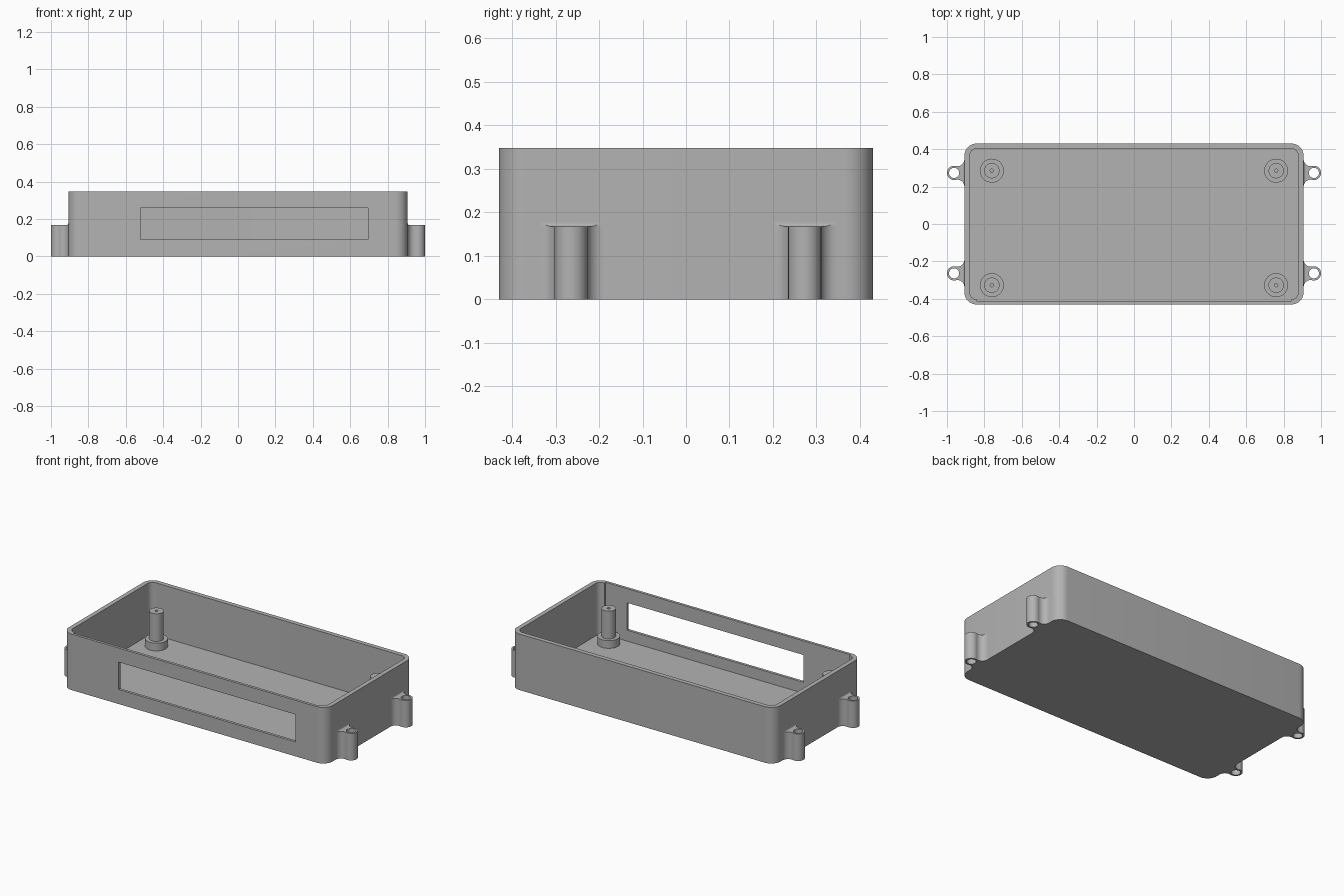
import bpy, bmesh
from math import sin, cos, pi, sqrt, atan2

default = bpy.data.objects.get("Cube")
if default:
    bpy.data.objects.remove(default, do_unlink=True)

grey = bpy.data.materials.new("plain grey")
grey.use_nodes = True
colour = (0.45, 0.45, 0.45, 1)
grey.diffuse_color = colour
grey.node_tree.nodes["Principled BSDF"].inputs["Base Color"].default_value = colour

HALF_X, HALF_Y, HEIGHT = 0.907, 0.43, 0.348
WALL, FLOOR, CORNER = 0.028, 0.022, 0.065
LUG_X, LUG_R, LUG_TOP, LUG_HALF = 0.962, 0.038, 0.168, 0.073


def finish(bm, name):
    bmesh.ops.recalc_face_normals(bm, faces=bm.faces)
    mesh = bpy.data.meshes.new(name)
    bm.to_mesh(mesh)
    bm.free()
    mesh.materials.append(grey)
    obj = bpy.data.objects.new(name, mesh)
    bpy.context.collection.objects.link(obj)
    return obj


def prism(name, outline, z0, z1):
    bm = bmesh.new()
    face = bm.faces.new([bm.verts.new((x, y, z0)) for x, y in outline])
    top = bmesh.ops.extrude_face_region(bm, geom=[face])["geom"]
    verts = [v for v in top if isinstance(v, bmesh.types.BMVert)]
    bmesh.ops.translate(bm, verts=verts, vec=(0, 0, z1 - z0))
    return finish(bm, name)


def arc(cx, cy, r, a0, a1, steps):
    angles = [a0 + (a1 - a0) * i / steps for i in range(steps + 1)]
    return [(cx + r * cos(a), cy + r * sin(a)) for a in angles]


def rounded_rect(hx, hy, r):
    points = []
    for i, (sx, sy) in enumerate([(1, 1), (-1, 1), (-1, -1), (1, -1)]):
        points += arc(sx * (hx - r), sy * (hy - r), r, i * pi / 2, (i + 1) * pi / 2, 10)
    return points


def cut(obj, cutter):
    cutter.hide_render = True
    mod = obj.modifiers.new("cut", "BOOLEAN")
    mod.operation, mod.solver, mod.object = "DIFFERENCE", "EXACT", cutter
    bpy.context.view_layer.update()
    result = obj.evaluated_get(bpy.context.evaluated_depsgraph_get())
    mesh = bpy.data.meshes.new_from_object(result)
    obj.modifiers.clear()
    obj.data = mesh
    bpy.data.objects.remove(cutter, do_unlink=True)


def smooth(obj):
    bpy.ops.object.select_all(action="DESELECT")
    obj.select_set(True)
    bpy.context.view_layer.objects.active = obj
    bpy.ops.object.shade_smooth_by_angle(angle=0.6)


# Open tray with a thinner stretch of front wall and a display opening
tray = prism("enclosure_tray", rounded_rect(HALF_X, HALF_Y, CORNER), 0, HEIGHT)
inner_x, inner_y, inner_r = HALF_X - WALL, HALF_Y - WALL, CORNER - WALL
cavity = rounded_rect(inner_x, inner_y, inner_r)
pocket_x, pocket_y = inner_x - inner_r, -inner_y - 0.011
# the recess sits between the last two corner arcs of the outline
cavity[33:33] = [(-pocket_x, pocket_y), (pocket_x, pocket_y)]
cut(tray, prism("cavity_cutter", cavity, FLOOR, HEIGHT + 0.1))
window = [(-0.52, -0.5), (0.695, -0.5), (0.695, -0.3), (-0.52, -0.3)]
cut(tray, prism("window_cutter", window, 0.09, 0.26))
smooth(tray)


# Stepped screw posts with blind pilot holes
def screw_post(name, x, y):
    profile = [(0.064, FLOOR - 0.01), (0.064, 0.07), (0.041, 0.07),
               (0.041, 0.242), (0.009, 0.242), (0.009, 0.14)]
    bm = bmesh.new()
    sides = 40
    rings = []
    for r, z in profile:
        rings.append([bm.verts.new((px, py, z))
                      for px, py in arc(x, y, r, 0, 2 * pi, sides)[:-1]])
    for low, high in zip(rings, rings[1:]):
        for i in range(sides):
            j = (i + 1) % sides
            bm.faces.new((low[i], low[j], high[j], high[i]))
    bm.faces.new(rings[0])
    bm.faces.new(rings[-1])
    smooth(finish(bm, name))


# Mounting lugs: round eyelet blended into the side wall by concave arcs
reach = LUG_X - HALF_X
BLEND = (reach ** 2 + LUG_HALF ** 2 - LUG_R ** 2) / (2 * (reach + LUG_R))
tilt = atan2(LUG_HALF, HALF_X + BLEND - LUG_X)


def mounting_lug(name, side, y):
    root = HALF_X - 0.012
    half = arc(HALF_X + BLEND, -LUG_HALF, BLEND, pi, pi - tilt, 10)
    nose = arc(LUG_X, 0, LUG_R, -tilt, tilt, 30)
    outline = [(root, -LUG_HALF)] + half + nose[1:-1]
    outline += [(px, -py) for px, py in reversed(half)] + [(root, LUG_HALF)]
    lug = prism(name, [(side * px, y + py) for px, py in outline], 0, LUG_TOP)
    hole = arc(side * LUG_X, y, 0.027, 0, 2 * pi, 32)[:-1]
    cut(lug, prism("lug_hole_cutter", hole, -0.1, LUG_TOP + 0.1))
    smooth(lug)

    # small concave fillet where the lug top meets the wall
    size, bm, rows = 0.011, bmesh.new(), []
    for i in range(7):
        a = i / 6 * pi / 2
        d, rise = size * (1 - cos(a)), size * (1 - sin(a))
        w = LUG_HALF - sqrt(BLEND ** 2 - (BLEND - d) ** 2)
        x = side * (HALF_X + d)
        rows.append([bm.verts.new((x, y + s * w, LUG_TOP + h))
                     for s, h in [(-1, 0), (1, 0), (1, rise), (-1, rise)]])
    for a, b in zip(rows, rows[1:]):
        for i in range(1, 4):
            j = (i + 1) % 4
            bm.faces.new((a[i], a[j], b[j], b[i]))
    smooth(finish(bm, name + "_fillet"))


for side, side_name in [(1, "left"), (-1, "right")]:
    for end, post_y, lug_y in [("front", -0.327, -0.264), ("back", 0.285, 0.273)]:
        screw_post(f"{end}_{side_name}_screw_post", side * 0.76, post_y)
        mounting_lug(f"{end}_{side_name}_mounting_lug", side, lug_y)
